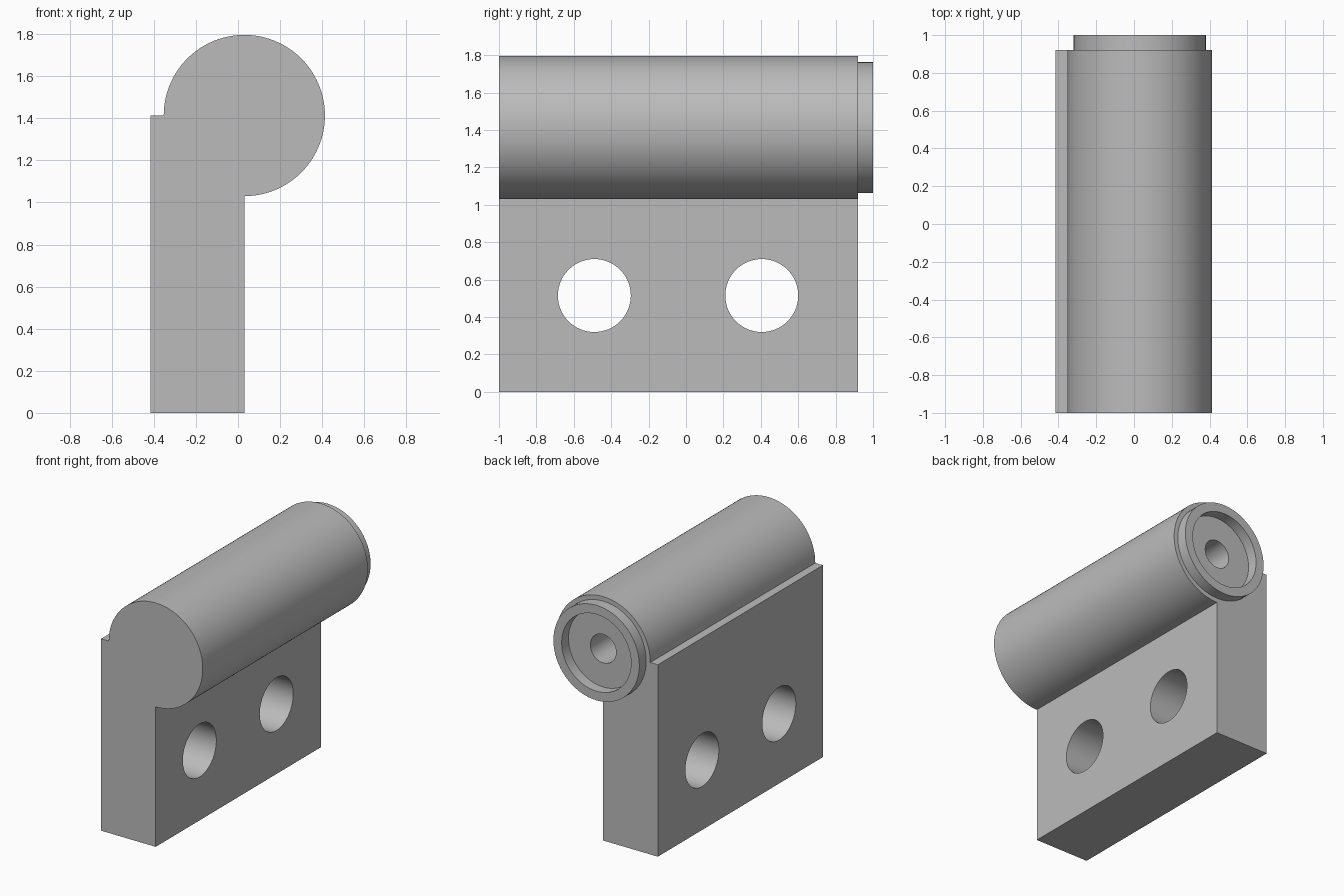
import bpy, bmesh
from math import pi, cos, sin, radians
from mathutils import Matrix

default = bpy.data.objects.get("Cube")
if default:
    bpy.data.objects.remove(default, do_unlink=True)

FRONT, BODY_END, BOSS_END = -1.0, 0.92, 1.0
LEAF_X = -0.415
AXIS_X, AXIS_Z, BARREL_R = 0.03, 1.413, 0.383

metal = bpy.data.materials.new("grey metal")
metal.use_nodes = True
GREY = (0.5, 0.5, 0.5, 1)
metal.diffuse_color = GREY
metal.node_tree.nodes["Principled BSDF"].inputs["Base Color"].default_value = GREY


def make_object(name, bm):
    bmesh.ops.recalc_face_normals(bm, faces=bm.faces)
    mesh = bpy.data.meshes.new(name)
    bm.to_mesh(mesh)
    bm.free()
    mesh.materials.append(metal)
    obj = bpy.data.objects.new(name, mesh)
    bpy.context.collection.objects.link(obj)
    return obj


def cylinder(name, radius, length, centre, axis):
    bm = bmesh.new()
    turn = Matrix.Rotation(pi / 2, 4, "Y" if axis == "X" else "X")
    bmesh.ops.create_cone(bm, cap_ends=True, segments=64, radius1=radius,
                          radius2=radius, depth=length,
                          matrix=Matrix.Translation(centre) @ turn)
    return make_object(name, bm)


def select_only(obj):
    bpy.ops.object.select_all(action="DESELECT")
    obj.select_set(True)
    bpy.context.view_layer.objects.active = obj


def cut(target, cutter):
    mod = target.modifiers.new("cut", "BOOLEAN")
    mod.operation, mod.solver, mod.object = "DIFFERENCE", "EXACT", cutter
    select_only(target)
    bpy.ops.object.modifier_apply(modifier=mod.name)
    bpy.data.objects.remove(cutter, do_unlink=True)


def smooth(obj):
    select_only(obj)
    bpy.ops.object.shade_smooth_by_angle(angle=radians(30))


# Leaf and barrel: one outline extruded from front to back
outline = [(AXIS_X, 0), (LEAF_X, 0), (LEAF_X, AXIS_Z)]
STEPS = 72
for i in range(STEPS + 1):
    a = pi - 1.5 * pi * i / STEPS
    outline.append((AXIS_X + BARREL_R * cos(a), AXIS_Z + BARREL_R * sin(a)))
bm = bmesh.new()
face = bm.faces.new([bm.verts.new((x, FRONT, z)) for x, z in outline])
extruded = bmesh.ops.extrude_face_region(bm, geom=[face], use_keep_orig=True)
moved = [v for v in extruded["geom"] if isinstance(v, bmesh.types.BMVert)]
bmesh.ops.translate(bm, verts=moved, vec=(0, BODY_END - FRONT, 0))
body = make_object("hinge_leaf_and_barrel", bm)

# Two screw holes through the leaf
for y in (-0.49, 0.405):
    cut(body, cylinder("screw_hole_cutter", 0.195, 1.6, (-0.2, y, 0.515), "X"))

# Pin bore, open at the back end
cut(body, cylinder("bore_cutter", 0.105, 1.6, (AXIS_X, 0.3, AXIS_Z), "Y"))
smooth(body)

# Raised collar with a round recess around the bore
collar = cylinder("end_collar", 0.35, BOSS_END - 0.9,
                  (AXIS_X, (BOSS_END + 0.9) / 2, AXIS_Z), "Y")
cut(collar, cylinder("recess_cutter", 0.283, 0.4, (AXIS_X, 0.95, AXIS_Z), "Y"))
smooth(collar)
